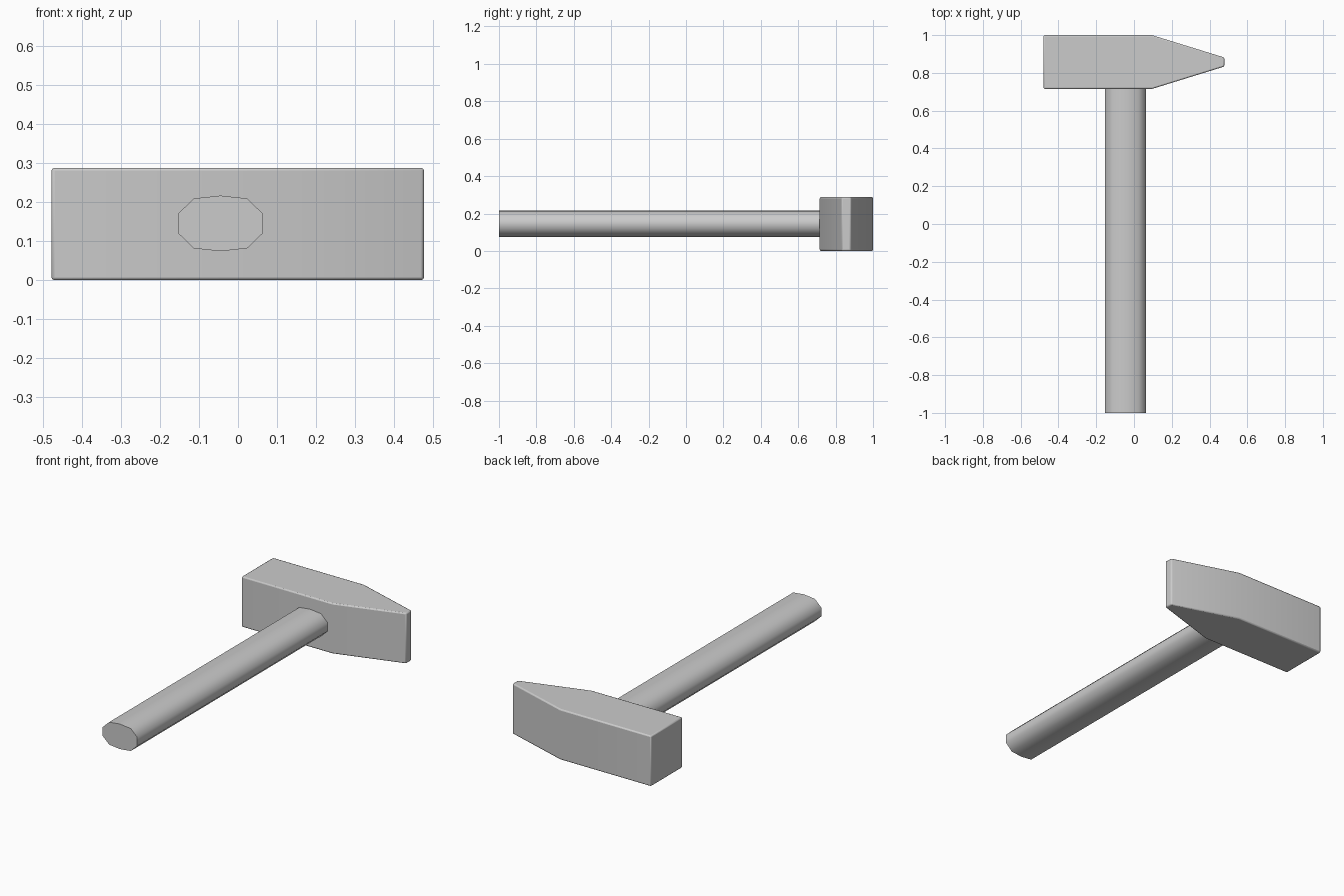
import bpy, bmesh
from mathutils import Vector

if "Cube" in bpy.data.objects:
    bpy.data.objects.remove(bpy.data.objects["Cube"])


def prism(name, outline, direction):
    """Extrude a flat outline along a direction into a closed solid."""
    bm = bmesh.new()
    face = bm.faces.new([bm.verts.new(p) for p in outline])
    ext = bmesh.ops.extrude_face_region(bm, geom=[face], use_keep_orig=True)
    moved = [g for g in ext["geom"] if isinstance(g, bmesh.types.BMVert)]
    bmesh.ops.translate(bm, verts=moved, vec=Vector(direction))
    bmesh.ops.recalc_face_normals(bm, faces=bm.faces)
    mesh = bpy.data.meshes.new(name)
    bm.to_mesh(mesh)
    bm.free()
    ob = bpy.data.objects.new(name, mesh)
    bpy.context.collection.objects.link(ob)
    return ob


def smooth(ob, angle):
    bpy.ops.object.select_all(action='DESELECT')
    ob.select_set(True)
    bpy.context.view_layer.objects.active = ob
    bpy.ops.object.shade_smooth_by_angle(angle=angle)


# Head: square block tapering to a narrow wedge, with slightly rounded edges
cy = 0.8575
half = [(-0.479, 0.1425), (0.095, 0.1425), (0.478, 0.024)]
outline = [(x, cy - d, 0) for x, d in half] + [(x, cy + d, 0) for x, d in reversed(half)]
head = prism("hammer_head", outline, (0, 0, 0.288))
bevel = head.modifiers.new("rounded_edges", 'BEVEL')
bevel.width = 0.007
bevel.segments = 2
bevel.limit_method = 'ANGLE'
bevel.angle_limit = 0.6
smooth(head, 0.7)

# Handle: ten-sided flattened oval running into the head
cx, cz = -0.045, 0.1455
quarter = [(0.109, 0.025), (0.0685, 0.064)]
ring = quarter + [(0, 0.0715)] + [(-x, z) for x, z in reversed(quarter)]
ring += [(-x, -z) for x, z in ring]
handle = prism("handle", [(cx + x, -1.0, cz + z) for x, z in ring], (0, 1.73, 0))
smooth(handle, 0.9)
